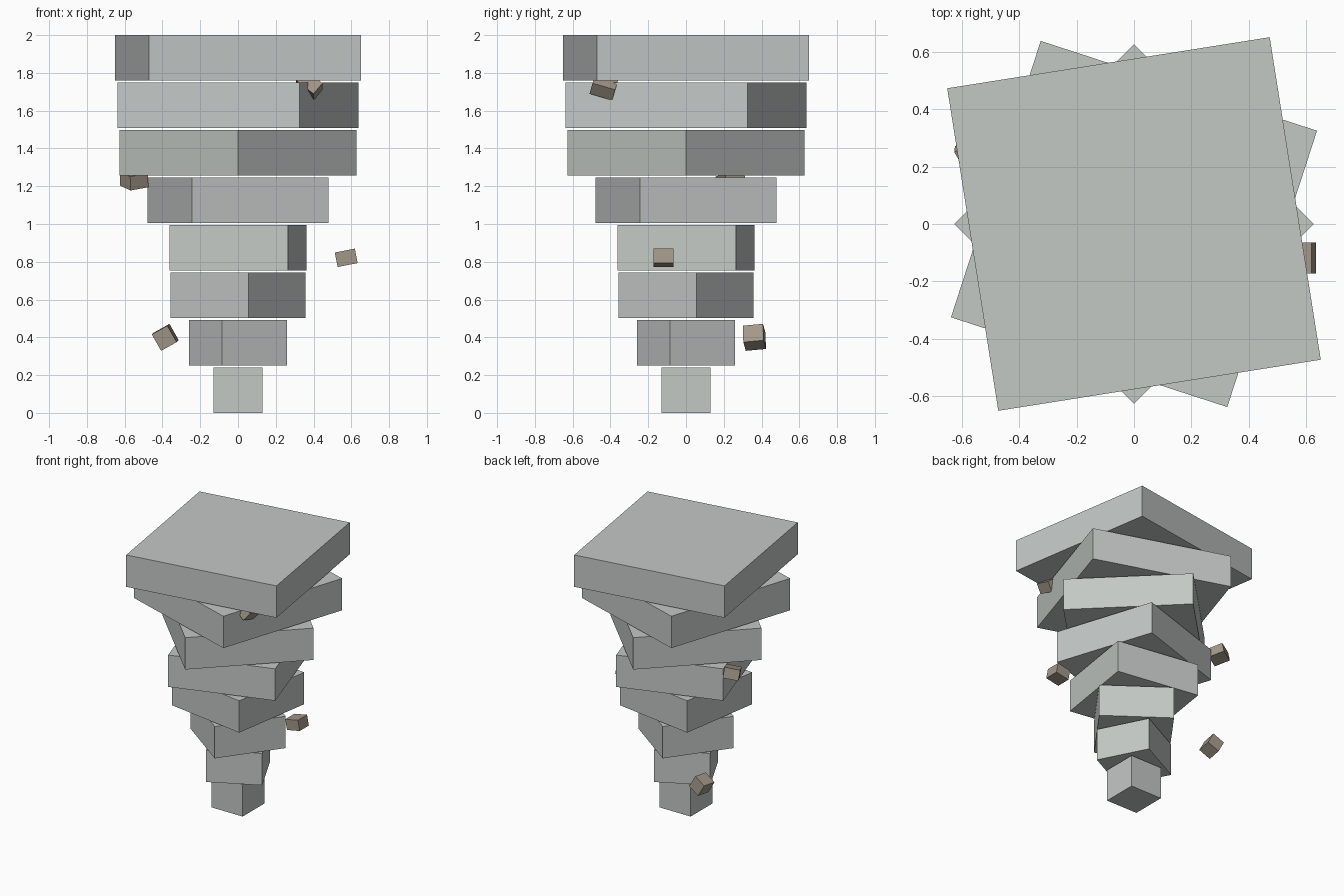
import bpy
from math import radians

cube = bpy.data.objects.get("Cube")
if cube:
    bpy.data.objects.remove(cube, do_unlink=True)


def make_material(name, rgb):
    mat = bpy.data.materials.new(name)
    mat.use_nodes = True
    mat.diffuse_color = (*rgb, 1)
    mat.node_tree.nodes["Principled BSDF"].inputs["Base Color"].default_value = (*rgb, 1)
    return mat


def box(name, size, location, degrees, mat):
    bpy.ops.mesh.primitive_cube_add(size=1, location=location,
                                    rotation=[radians(d) for d in degrees])
    obj = bpy.context.object
    obj.name = name
    obj.scale = size
    bpy.ops.object.transform_apply(location=False, rotation=False, scale=True)
    obj.data.materials.append(mat)
    return obj


stone = make_material("pale grey stone", (0.55, 0.58, 0.56))
rubble = make_material("brown rubble", (0.36, 0.31, 0.25))

# Twisting tower of square slabs, each wider and turned further than the last
slab_height = 0.239
pitch = (2 - slab_height) / 7
for i in range(8):
    width = 0.26 + 0.1252 * i
    box(f"slab_{i + 1}", (width, width, slab_height),
        (0, 0, slab_height / 2 + pitch * i), (0, 0, 27 * i), stone)

# Loose chunks floating around the tower: size, location, rotation
chunks = [
    ((0.108, 0.108, 0.078), (0.573, -0.119, 0.821), (0, -11, 0)),
    ((0.095, 0.108, 0.1), (-0.385, 0.362, 0.4), (6, -29, -9)),
    ((0.108, 0.112, 0.076), (-0.55, 0.238, 1.235), (13, -9, 28)),
    ((0.12, 0.125, 0.075), (0.377, -0.432, 1.736), (-20.5, 36.9, -13)),
]
for n, (size, location, degrees) in enumerate(chunks, 1):
    box(f"floating_chunk_{n}", size, location, degrees, rubble)
